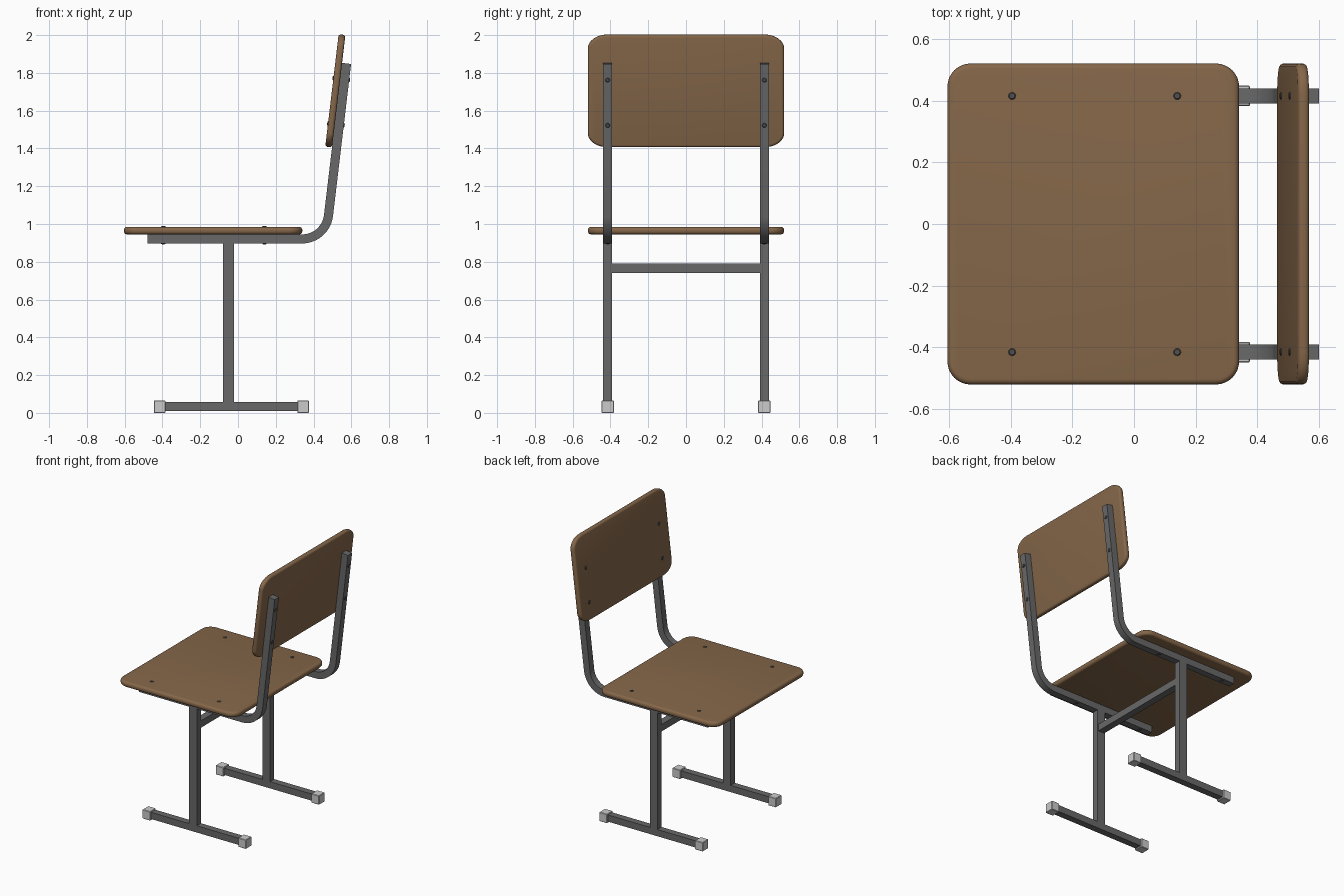
import bpy, bmesh, math
from mathutils import Vector, Matrix

if "Cube" in bpy.data.objects:
    bpy.data.objects.remove(bpy.data.objects["Cube"], do_unlink=True)


def material(name, rgb):
    m = bpy.data.materials.new(name)
    m.use_nodes = True
    m.diffuse_color = (*rgb, 1)
    m.node_tree.nodes["Principled BSDF"].inputs["Base Color"].default_value = (*rgb, 1)
    return m


WOOD = material("brown wood", (0.235, 0.135, 0.067))
STEEL = material("grey steel", (0.14, 0.14, 0.14))
CAP = material("light grey plastic", (0.6, 0.6, 0.6))
SCREW = material("dark screw metal", (0.08, 0.08, 0.08))
SIDES = (("left", 1), ("right", -1))
RAIL_Y = 0.415
TUBE = 0.048


def finish(bm, name, mat, smooth=False, matrix=Matrix()):
    bmesh.ops.recalc_face_normals(bm, faces=bm.faces)
    mesh = bpy.data.meshes.new(name)
    bm.to_mesh(mesh)
    bm.free()
    mesh.materials.append(mat)
    obj = bpy.data.objects.new(name, mesh)
    bpy.context.collection.objects.link(obj)
    obj.matrix_world = matrix
    if smooth:
        bpy.ops.object.select_all(action='DESELECT')
        bpy.context.view_layer.objects.active = obj
        obj.select_set(True)
        bpy.ops.object.shade_smooth_by_angle(angle=math.radians(35))
    return obj


def box(name, mat, lo, hi, bevel=0):
    lo, hi = Vector(lo), Vector(hi)
    bm = bmesh.new()
    bmesh.ops.create_cube(bm, size=1, matrix=Matrix.Translation((lo + hi) / 2)
                          @ Matrix.Diagonal((*(hi - lo), 1)))
    if bevel:
        bmesh.ops.bevel(bm, geom=bm.edges[:], offset=bevel, segments=1, affect='EDGES')
    return finish(bm, name, mat)


def panel(name, length, width, thick, rx, ry, edge, matrix):
    """Board with elliptical corners and rounded rims, centred on its own origin."""
    bm = bmesh.new()
    verts = []
    for sx, sy, start in ((1, 1, 0), (-1, 1, 90), (-1, -1, 180), (1, -1, 270)):
        for i in range(9):
            a = math.radians(start + i * 90 / 8)
            verts.append(bm.verts.new((sx * (length / 2 - rx) + rx * math.cos(a),
                                       sy * (width / 2 - ry) + ry * math.sin(a), -thick / 2)))
    base = bm.faces.new(verts)
    top = bmesh.ops.extrude_face_region(bm, geom=[base])
    bmesh.ops.translate(bm, vec=(0, 0, thick),
                        verts=[v for v in top["geom"] if isinstance(v, bmesh.types.BMVert)])
    rims = [e for e in bm.edges if abs(e.verts[0].co.z - e.verts[1].co.z) < 1e-5]
    bmesh.ops.bevel(bm, geom=rims, offset=edge, segments=4, profile=0.5, affect='EDGES')
    return finish(bm, name, WOOD, True, matrix)


def screw(name, matrix):
    """Domed screw head with a cross slot, facing its own +z."""
    bm = bmesh.new()
    rings = []
    for r, z in ((0.012, -0.004), (0.012, 0.001), (0.009, 0.004)):
        rings.append([bm.verts.new((r * math.cos(i * math.tau / 16), r * math.sin(i * math.tau / 16), z))
                      for i in range(16)])
    for a, b in zip(rings, rings[1:]):
        for i in range(16):
            j = (i + 1) % 16
            bm.faces.new((a[i], a[j], b[j], b[i]))
    bm.faces.new(rings[0])
    bm.faces.new(rings[-1])
    for size in ((0.014, 0.003, 0.001, 1), (0.003, 0.014, 0.001, 1)):
        bmesh.ops.create_cube(bm, size=1, matrix=Matrix.Translation((0, 0, 0.004)) @ Matrix.Diagonal(size))
    finish(bm, name, SCREW, True, matrix)


# Centre line of the bent rail: seat section, bend, leaning upright
rail_z, bend_r = 0.921, 0.14
lean = math.atan(0.119)
turn = math.pi / 2 - lean
path = [(Vector((-0.48, 0, rail_z)), 0)]
for i in range(13):
    a = turn * i / 12
    path.append((Vector((0.34 + bend_r * math.sin(a), 0, rail_z + bend_r * (1 - math.cos(a)))), a))
up = Vector((math.cos(turn), 0, math.sin(turn)))
back = Vector((math.sin(turn), 0, -math.cos(turn)))
bend_end = path[-1][0]


def upright(z):
    return bend_end + up * ((z - bend_end.z) / up.z)


path.append((upright(1.85), turn))


def bent_rail(name, y):
    bm = bmesh.new()
    rings = []
    for p, a in path:
        n = Vector((-math.sin(a), 0, math.cos(a)))
        rings.append([bm.verts.new(p + n * (s * TUBE / 2) + Vector((0, y + t * TUBE / 2, 0)))
                      for s, t in ((-1, -1), (-1, 1), (1, 1), (1, -1))])
    for a, b in zip(rings, rings[1:]):
        for i in range(4):
            j = (i + 1) % 4
            bm.faces.new((a[i], a[j], b[j], b[i]))
    bm.faces.new(rings[0])
    bm.faces.new(rings[-1])
    finish(bm, name, STEEL, True)


# Seat board
panel("seat", 0.945, 1.04, 0.04, 0.075, 0.075, 0.017, Matrix.Translation((-0.132, 0, 0.965)))

# Backrest board lying against the front of the uprights
thick = 0.036
centre = upright(1.7) - back * (TUBE / 2 + thick / 2)
side_axis = Vector((0, 1, 0))
frame = Matrix((up, side_axis, up.cross(side_axis))).transposed().to_4x4()
panel("backrest", 0.6, 1.04, thick, 0.075, 0.105, 0.014, Matrix.Translation(centre) @ frame)

# Steel frame, foot caps and screws on both sides
for side, s in SIDES:
    y = s * RAIL_Y
    h = TUBE / 2
    bent_rail(f"{side}_rail", y)
    box(f"{side}_post", STEEL, (-0.08, y - h, 0.055), (-0.02, y + h, 0.9))
    box(f"{side}_foot_bar", STEEL, (-0.40, y - h, 0.01), (0.33, y + h, 0.058))
    for end, x in (("front", -0.415), ("rear", 0.345)):
        box(f"{side}_{end}_foot_cap", CAP, (x - 0.031, y - 0.033, 0), (x + 0.031, y + 0.033, 0.065), 0.003)
    for end, x in (("front", -0.395), ("rear", 0.14)):
        screw(f"{side}_{end}_seat_screw", Matrix.Translation((x, y, 0.985)))
        screw(f"{side}_{end}_seat_bolt_end",
              Matrix.Translation((x, y, 0.897)) @ Matrix.Rotation(math.pi, 4, 'X'))
    for level, z in (("upper", 1.765), ("lower", 1.525)):
        p = upright(z) + Vector((0, y, 0))
        for face, direction, d in (("rear", back, h), ("front", -back, h + thick)):
            turn_to = direction.to_track_quat('Z', 'Y').to_matrix().to_4x4()
            screw(f"{side}_{level}_{face}_back_screw", Matrix.Translation(p + direction * d) @ turn_to)

# Cross bar between the posts
box("cross_bar", STEEL, (-0.075, -RAIL_Y + 0.02, 0.74), (-0.025, RAIL_Y - 0.02, 0.79))
